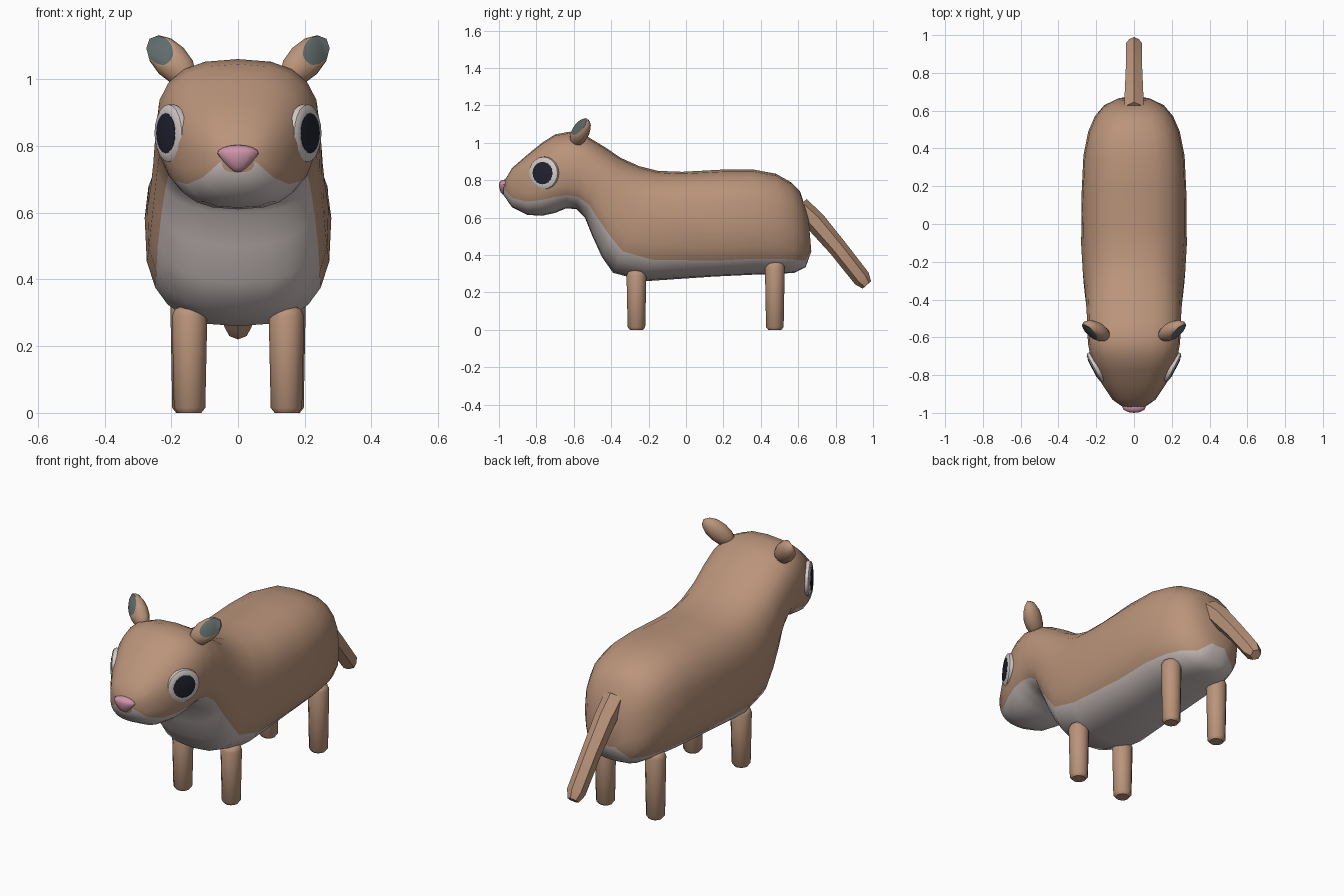
import bpy, bmesh, math
from mathutils import Vector, Matrix

cube = bpy.data.objects.get("Cube")
if cube:
    bpy.data.objects.remove(cube, do_unlink=True)


def material(name, rgb):
    m = bpy.data.materials.new(name)
    m.use_nodes = True
    m.diffuse_color = (*rgb, 1)
    m.node_tree.nodes["Principled BSDF"].inputs["Base Color"].default_value = (*rgb, 1)
    return m


FUR = material("tan fur", (0.49, 0.295, 0.195))
PALE = material("pale belly", (0.60, 0.53, 0.51))
WHITE = material("eye white", (0.66, 0.60, 0.58))
DARK = material("dark pupil", (0.016, 0.016, 0.03))
PINK = material("pink nose", (0.62, 0.30, 0.40))
GREY = material("grey inner ear", (0.12, 0.15, 0.15))
parts = []


def finish(name, bm, *mats):
    bmesh.ops.recalc_face_normals(bm, faces=bm.faces)
    mesh = bpy.data.meshes.new(name)
    bm.to_mesh(mesh)
    bm.free()
    for m in mats:
        mesh.materials.append(m)
    obj = bpy.data.objects.new(name, mesh)
    bpy.context.collection.objects.link(obj)
    parts.append(obj)
    return obj


def loft(bm, rings, paint=lambda j: 0):
    """Bridge closed rings of points and cap both ends."""
    rows = [[bm.verts.new(p) for p in ring] for ring in rings]
    n = len(rows[0])
    for a, b in zip(rows, rows[1:]):
        for j in range(n):
            k = (j + 1) % n
            bm.faces.new((a[j], a[k], b[k], b[j])).material_index = paint(j)
    bm.faces.new(rows[0])
    bm.faces.new(rows[-1])


def tube(name, path, sides, mat):
    """Round tube through (point, radius) pairs."""
    pts = [Vector(p) for p, r in path]
    q = (pts[-1] - pts[0]).to_track_quat('Z', 'Y')
    angles = [math.tau * i / sides for i in range(sides)]
    bm = bmesh.new()
    loft(bm, [[p + q @ Vector((math.sin(a), math.cos(a), 0)) * r for a in angles]
              for p, (_, r) in zip(pts, path)])
    return finish(name, bm, mat)


# Body: top y, top z, bottom y, bottom z, half width, height where pale fur starts
SECTIONS = [
    (-.975, .79, -.975, .72, .05, .755),
    (-.93, .865, -.93, .655, .115, .705),
    (-.85, .935, -.85, .615, .168, .685),
    (-.77, 1.0, -.77, .61, .208, .695),
    (-.70, 1.045, -.70, .625, .232, .71),
    (-.62, 1.06, -.64, .65, .244, .72),
    (-.53, 1.035, -.585, .645, .247, .71),
    (-.43, .975, -.54, .60, .25, .67),
    (-.35, .92, -.50, .50, .255, .59),
    (-.25, .875, -.45, .39, .263, .50),
    (-.15, .85, -.39, .305, .272, .42),
    (-.02, .845, -.22, .26, .28, .375),
    (.20, .857, .15, .285, .277, .37),
    (.36, .857, .36, .295, .268, .38),
    (.48, .835, .50, .30, .242, .38),
    (.56, .79, .58, .305, .207, .375),
    (.61, .74, .64, .335, .16, .37),
    (.655, .60, .67, .42, .085, .425),
]
UPPER, LOWER, POWER = 7, 4, 2 / 2.6


def section(yt, zt, yb, zb, w, edge):
    f = 2 * (edge - zb) / (zt - zb) - 1
    split = math.acos(math.copysign(abs(f) ** (1 / POWER), f))
    half = [split * i / UPPER for i in range(UPPER)]
    half += [split + (math.pi - split) * i / LOWER for i in range(LOWER + 1)]
    top, bottom = Vector((0, yt, zt)), Vector((0, yb, zb))
    ring = []
    for u in half:
        c = math.copysign(abs(math.cos(u)) ** POWER, math.cos(u))
        x = w * max(math.sin(u), 0) ** POWER
        ring.append(bottom.lerp(top, (c + 1) / 2) + Vector((x, 0, 0)))
    ring[-1].x = 0
    return ring + [Vector((-p.x, p.y, p.z)) for p in ring[-2:0:-1]]


bm = bmesh.new()
loft(bm, [section(*s) for s in SECTIONS],
     lambda j: int(UPPER <= j < UPPER + 2 * LOWER))
finish("body", bm, FUR, PALE)

# Nose: rounded wedge, narrow at the bottom
bm = bmesh.new()
bmesh.ops.create_uvsphere(bm, u_segments=12, v_segments=8, radius=1)
for v in bm.verts:
    x, y, z = v.co
    wide = .062 if z > 0 else .062 * (1 + .45 * z)
    v.co = (x * wide, -.97 + y * .03, .777 + z * (.026 if z > 0 else .057))
finish("nose", bm, PINK)

# Tail
tube("tail", [((0, .60, .66), .06), ((0, .69, .58), .056), ((0, .81, .44), .05),
              ((0, .94, .275), .048), ((0, .967, .24), .03)], 6, FUR)

for s, side in ((1, "left"), (-1, "right")):
    # Legs
    for end, y, x, top in (("front", -.265, .145, .32), ("back", .475, .15, .365)):
        tube(f"{side}_{end}_leg",
             [((s * x, y, 0), .035), ((s * x, y, .015), .047), ((s * x, y, top - .03), .053),
              ((s * x, y, top - .01), .045), ((s * x, y, top), .025)], 12, FUR)

    # Eyes
    centre, out = Vector((s * .203, -.76, .838)), Vector((s * .88, -.47, 0)).normalized()
    for name, mat, steps in (
            ("eye", WHITE, ((-.04, .075), (-.005, .088), (.007, .086), (.014, .074), (.015, .06))),
            ("pupil", DARK, ((.01, .06), (.016, .06), (.019, .045)))):
        tube(f"{side}_{name}", [(centre + out * d, r) for d, r in steps], 20, mat)

    # Ears: ellipsoids with a flat inner face cut into the front
    bm = bmesh.new()
    bmesh.ops.create_uvsphere(bm, u_segments=12, v_segments=8, radius=1,
                              matrix=Matrix.Diagonal((.1, .054, .045, 1)))
    cut = bmesh.ops.bisect_plane(bm, geom=bm.verts[:] + bm.edges[:] + bm.faces[:],
                                 plane_co=(.035, 0, .026), plane_no=(.35, 0, 1),
                                 clear_outer=True)
    rim = [g for g in cut["geom_cut"] if isinstance(g, bmesh.types.BMEdge)]
    for face in bmesh.ops.contextual_create(bm, geom=rim)["faces"]:
        face.material_index = 1
    axis = Vector((s * .65, .38, .66)).normalized()
    front = Vector((s * .25, -1, .1))
    front = (front - axis * front.dot(axis)).normalized()
    frame = Matrix((axis, front.cross(axis), front)).transposed().to_4x4()
    bm.transform(Matrix.Translation((s * .2, -.565, 1.055)) @ frame)
    finish(f"{side}_ear", bm, FUR, GREY)

# Smooth shading with crisp edges kept
for obj in bpy.context.selected_objects:
    obj.select_set(False)
for obj in parts:
    obj.select_set(True)
bpy.context.view_layer.objects.active = parts[0]
bpy.ops.object.shade_smooth_by_angle(angle=math.radians(50))
